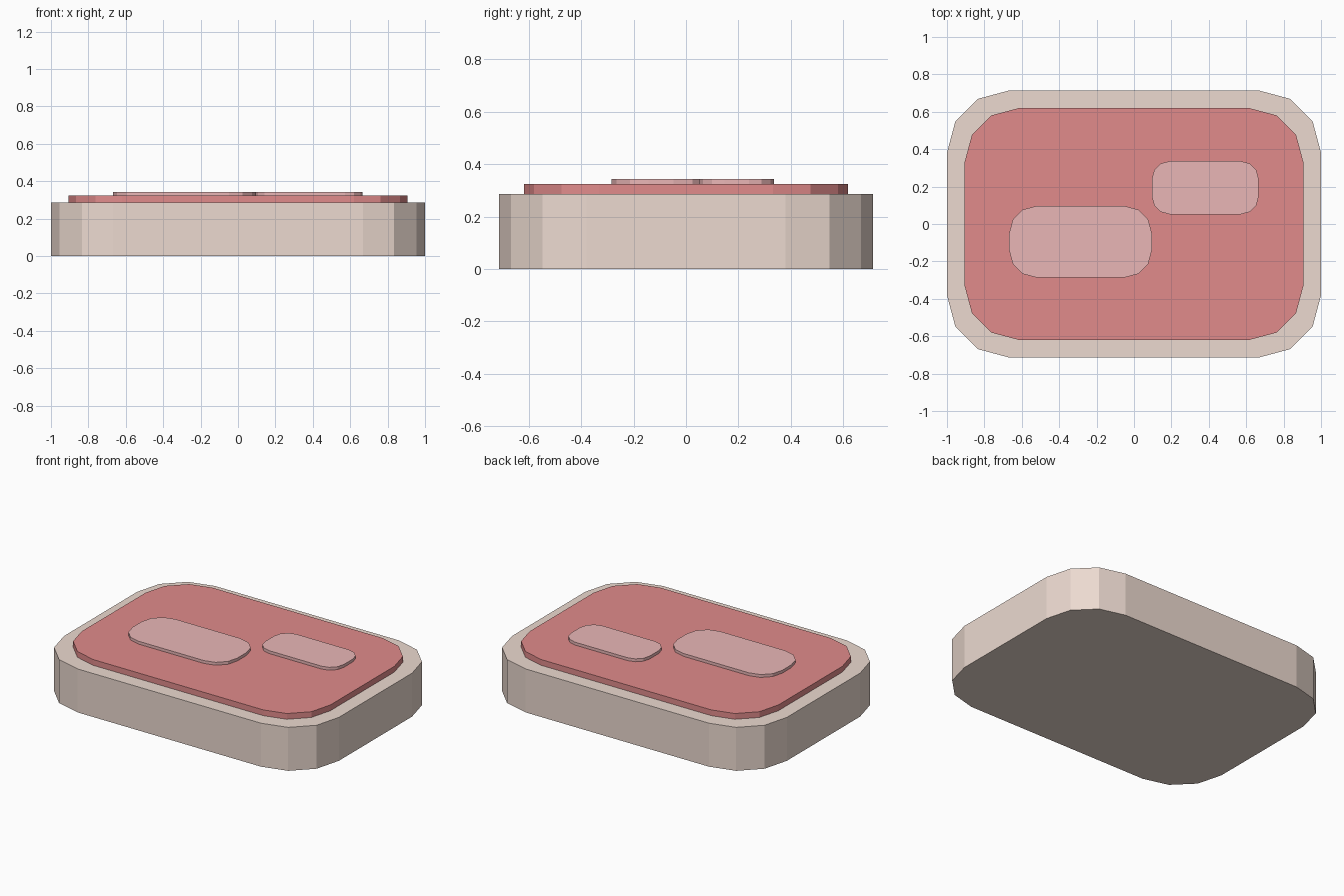
import bpy, bmesh
from math import cos, sin, radians

if "Cube" in bpy.data.objects:
    bpy.data.objects.remove(bpy.data.objects["Cube"])


def material(name, rgb):
    mat = bpy.data.materials.new(name)
    mat.diffuse_color = (*rgb, 1.0)
    mat.use_nodes = True
    mat.node_tree.nodes["Principled BSDF"].inputs["Base Color"].default_value = mat.diffuse_color
    return mat


def rounded_slab(name, center, size, radius, z0, z1, mat):
    """Flat-shaded rounded rectangle with three facets per corner."""
    cx, cy = center
    ix, iy = size[0] / 2 - radius, size[1] / 2 - radius
    bm = bmesh.new()
    ring = []
    for quarter, (sx, sy) in enumerate([(1, 1), (-1, 1), (-1, -1), (1, -1)]):
        for step in range(4):
            a = radians(90 * quarter + 30 * step)
            ring.append(bm.verts.new((cx + sx * ix + radius * cos(a),
                                      cy + sy * iy + radius * sin(a), z0)))
    base = bm.faces.new(ring)
    top = bmesh.ops.extrude_face_region(bm, geom=[base], use_keep_orig=True)
    verts = [g for g in top["geom"] if isinstance(g, bmesh.types.BMVert)]
    bmesh.ops.translate(bm, verts=verts, vec=(0, 0, z1 - z0))
    bmesh.ops.recalc_face_normals(bm, faces=bm.faces)
    mesh = bpy.data.meshes.new(name)
    bm.to_mesh(mesh)
    bm.free()
    mesh.materials.append(mat)
    obj = bpy.data.objects.new(name, mesh)
    bpy.context.collection.objects.link(obj)
    return obj


cream = material("cream", (0.84, 0.70, 0.63))
red = material("red", (0.75, 0.26, 0.26))
pink = material("pink", (0.82, 0.47, 0.47))

# Outer slab, with the inner layers seated inside it
rounded_slab("outer_slab", (0, 0), (2.0, 1.428), 0.333, 0, 0.286, cream)
rounded_slab("inner_layer", (0, 0), (1.81, 1.238), 0.286, 0.2, 0.324, red)

# Raised pale patches
rounded_slab("large_patch", (-0.286, -0.095), (0.762, 0.381), 0.143, 0.3, 0.343, pink)
rounded_slab("small_patch", (0.381, 0.194), (0.571, 0.284), 0.095, 0.3, 0.343, pink)
